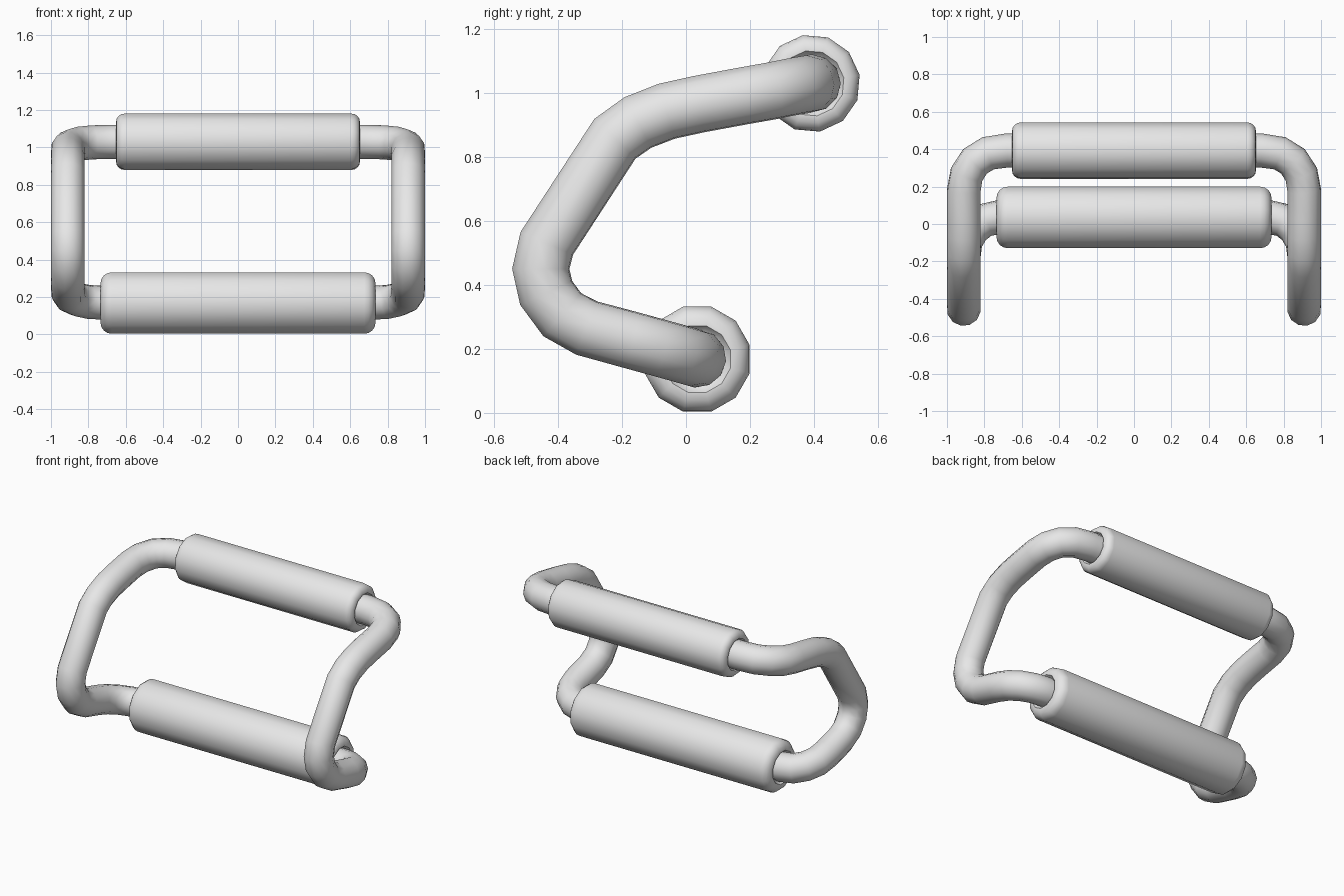
import bpy, bmesh, math
from mathutils import Matrix

if "Cube" in bpy.data.objects:
    bpy.data.objects.remove(bpy.data.objects["Cube"], do_unlink=True)

grey = bpy.data.materials.new("light_grey")
grey.use_nodes = True
grey.diffuse_color = (0.8, 0.8, 0.8, 1)
grey.node_tree.nodes["Principled BSDF"].inputs["Base Color"].default_value = (0.8, 0.8, 0.8, 1)

SIDES = 12


def finish(obj, angle):
    bpy.ops.object.select_all(action="DESELECT")
    obj.select_set(True)
    bpy.context.view_layer.objects.active = obj
    bpy.ops.object.shade_smooth_by_angle(angle=math.radians(angle))


def grip(name, y, z, radius, half, bevel, hole, turn):
    """Padded roller along x: rounded ends and a shallow socket around the tube."""
    side = [(half - 0.03, hole - 0.02), (half - 0.012, hole), (half, hole + 0.008)]
    for i in range(5):
        a = math.radians(90 * i / 4)
        side.append((half - bevel + bevel * math.cos(a), radius - bevel + bevel * math.sin(a)))
    profile = side + [(-x, r) for x, r in reversed(side)]
    bm = bmesh.new()
    rings = []
    for x, r in profile:
        ring = []
        for k in range(SIDES):
            a = math.radians(turn) + math.tau * k / SIDES
            ring.append(bm.verts.new((x, r * math.cos(a), r * math.sin(a))))
        rings.append(ring)
    for a, b in zip(rings, rings[1:]):
        for k in range(SIDES):
            n = (k + 1) % SIDES
            bm.faces.new((a[k], a[n], b[n], b[k]))
    bm.faces.new(rings[0])
    bm.faces.new(rings[-1])
    bmesh.ops.recalc_face_normals(bm, faces=bm.faces)
    bm.transform(Matrix.Translation((0, y, z)))
    mesh = bpy.data.meshes.new(name)
    bm.to_mesh(mesh)
    bm.free()
    mesh.materials.append(grey)
    obj = bpy.data.objects.new(name, mesh)
    bpy.context.collection.objects.link(obj)
    finish(obj, 50)


grip("upper_grip", 0.392, 1.03, 0.153, 0.652, 0.045, 0.095, 10)
grip("lower_grip", 0.035, 0.168, 0.17, 0.735, 0.06, 0.1, 15)

# Centre line of one bent side tube, from the upper grip to the lower grip
path = [
    (0.58, 0.393, 1.03), (0.68, 0.393, 1.03), (0.78, 0.378, 1.027),
    (0.85, 0.335, 1.02), (0.895, 0.265, 1.006), (0.91, 0.18, 0.991),
    (0.91, 0.04, 0.965), (0.91, -0.06, 0.943), (0.91, -0.15, 0.908),
    (0.91, -0.222, 0.857), (0.91, -0.435, 0.53), (0.91, -0.454, 0.45),
    (0.91, -0.437, 0.375), (0.91, -0.387, 0.307), (0.91, -0.31, 0.265),
    (0.91, -0.17, 0.227), (0.898, -0.09, 0.205), (0.86, -0.025, 0.187),
    (0.80, 0.02, 0.174), (0.73, 0.035, 0.17), (0.65, 0.035, 0.17),
]


def tube(name, mirror):
    curve = bpy.data.curves.new(name, "CURVE")
    curve.dimensions = "3D"
    curve.bevel_depth = 0.091
    curve.bevel_resolution = SIDES // 2 - 2
    curve.use_fill_caps = True
    spline = curve.splines.new("POLY")
    spline.points.add(len(path) - 1)
    for point, (x, y, z) in zip(spline.points, path):
        point.co = (mirror * x, y, z, 1)
    curve.materials.append(grey)
    obj = bpy.data.objects.new(name, curve)
    bpy.context.collection.objects.link(obj)
    bpy.ops.object.select_all(action="DESELECT")
    obj.select_set(True)
    bpy.context.view_layer.objects.active = obj
    bpy.ops.object.convert(target="MESH")
    finish(bpy.context.object, 60)


tube("left_side_tube", 1)
tube("right_side_tube", -1)
